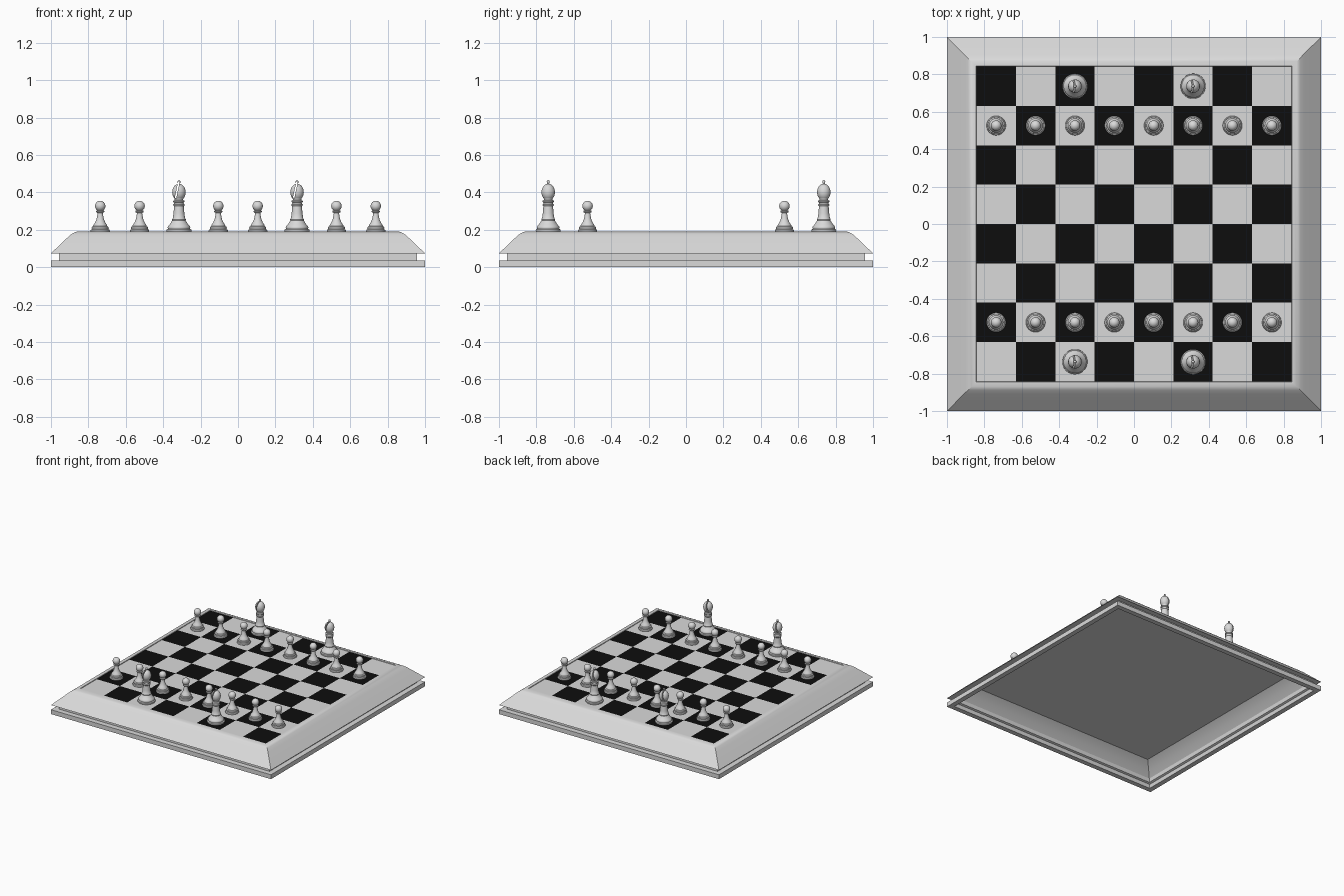
import bpy, bmesh, math
from mathutils import Matrix

if "Cube" in bpy.data.objects:
    bpy.data.objects.remove(bpy.data.objects["Cube"])


def material(name, rgb):
    m = bpy.data.materials.new(name)
    m.diffuse_color = (*rgb, 1)
    m.use_nodes = True
    m.node_tree.nodes["Principled BSDF"].inputs["Base Color"].default_value = m.diffuse_color
    return m


GREY = material("light grey", (0.7, 0.7, 0.7))
BLACK = material("black", (0.004, 0.004, 0.004))
TOP = 0.188      # height of the playing surface
SQ = 0.2105      # size of one square


def add_object(name, mesh, loc=(0, 0, 0)):
    o = bpy.data.objects.new(name, mesh)
    o.location = loc
    bpy.context.collection.objects.link(o)
    return o


def revolve(name, profile, sides, ring=False):
    """Turn an (r, z) profile around z; ring=True closes the profile itself."""
    bm = bmesh.new()
    start = math.pi / sides
    cols = []
    for k in range(sides):
        a = start + 2 * math.pi * k / sides
        cols.append([bm.verts.new((r * math.cos(a), r * math.sin(a), z)) for r, z in profile])
    n = len(profile)
    for k in range(sides):
        c, d = cols[k], cols[(k + 1) % sides]
        for i in range(n if ring else n - 1):
            j = (i + 1) % n
            bm.faces.new((c[i], d[i], d[j], c[j]))
    if not ring:
        bm.faces.new([c[0] for c in reversed(cols)])
        bm.faces.new([c[-1] for c in cols])
    bmesh.ops.recalc_face_normals(bm, faces=bm.faces)
    mesh = bpy.data.meshes.new(name)
    bm.to_mesh(mesh)
    bm.free()
    mesh.materials.append(GREY)
    return mesh


def smooth(obj, angle):
    bpy.ops.object.select_all(action='DESELECT')
    obj.select_set(True)
    bpy.context.view_layer.objects.active = obj
    bpy.ops.object.shade_smooth_by_angle(angle=math.radians(angle))


def ball(r, z, lo, hi, steps=10, stretch=1.0):
    """Arc of profile points from latitude lo to hi (degrees)."""
    out = []
    for i in range(steps + 1):
        t = math.radians(lo + (hi - lo) * i / steps)
        out.append((r * math.cos(t), z + r * stretch * math.sin(t)))
    return out


# Moulded frame: square sweep with plinth, groove, sloped top and hollow underside
frame_profile = [(1, 0), (1, 0.036), (0.957, 0.036), (0.957, 0.074), (1, 0.074),
                 (0.95, 0.122), (0.908, 0.162), (0.888, 0.179), (0.87, 0.188),
                 (0.855, 0.192), (0.844, 0.192), (0.836, 0.150),
                 (0.90, 0.105), (0.935, 0.065), (0.94, 0.036), (0.955, 0.03), (0.96, 0)]
frame = add_object("board_frame", revolve(
    "board_frame", [(r * math.sqrt(2), z) for r, z in frame_profile], 4, ring=True))
smooth(frame, 30)

# Playing surface: slab whose top is an 8 x 8 grid with alternating colours
bm = bmesh.new()
bmesh.ops.create_grid(bm, x_segments=8, y_segments=8, size=4 * SQ)
bmesh.ops.translate(bm, verts=bm.verts, vec=(0, 0, TOP))
for f in bm.faces:
    c = f.calc_center_median()
    f.material_index = (math.floor(c.x / SQ) + math.floor(c.y / SQ)) % 2
h = 4 * SQ - 0.004
bm.faces.new([bm.verts.new((x, y, 0.15)) for x, y in ((-h, -h), (-h, h), (h, h), (h, -h))])
mesh = bpy.data.meshes.new("playing_squares")
bm.to_mesh(mesh)
bm.free()
mesh.materials.append(GREY)
mesh.materials.append(BLACK)
add_object("playing_squares", mesh)

# Pawn: turned profile with stepped foot, collar and ball head
pawn_profile = [(0.050, 0), (0.052, 0.006), (0.050, 0.012), (0.044, 0.015),
                (0.046, 0.020), (0.045, 0.027), (0.038, 0.031), (0.037, 0.037),
                (0.028, 0.050), (0.020, 0.068), (0.016, 0.088), (0.014, 0.102),
                (0.021, 0.106), (0.023, 0.110), (0.021, 0.114)]
pawn_profile += ball(0.028, 0.139, -58, 88, 14)
pawn_mesh = revolve("pawn", pawn_profile, 32)

# Bishop: taller turned profile with double collar, egg head and finial
bishop_profile = [(0.064, 0), (0.067, 0.006), (0.066, 0.013), (0.059, 0.017),
                  (0.061, 0.024), (0.058, 0.032), (0.050, 0.040), (0.041, 0.054),
                  (0.036, 0.062), (0.037, 0.068), (0.033, 0.074), (0.029, 0.100),
                  (0.026, 0.138), (0.030, 0.142), (0.031, 0.147), (0.026, 0.151),
                  (0.025, 0.157), (0.031, 0.161), (0.031, 0.167), (0.023, 0.171)]
bishop_profile += ball(0.036, 0.213, -50, 80, 14, 1.25)
bishop_profile += ball(0.008, 0.268, -40, 86, 6, 1.25)
bishop_mesh = revolve("bishop", bishop_profile, 40)
bishop = add_object("bishop", bishop_mesh)

# Slanted slit cut through the bishop's head
bm = bmesh.new()
bmesh.ops.create_cube(bm, size=1, matrix=Matrix.Translation((-0.009, 0, 0.226))
                      @ Matrix.Rotation(math.radians(12), 4, 'Y')
                      @ Matrix.Diagonal((0.008, 0.2, 0.088, 1)))
cut_mesh = bpy.data.meshes.new("slit_cutter")
bm.to_mesh(cut_mesh)
bm.free()
cutter = add_object("slit_cutter", cut_mesh)
cutter.hide_render = True
mod = bishop.modifiers.new("slit", 'BOOLEAN')
mod.operation = 'DIFFERENCE'
mod.solver = 'EXACT'
mod.object = cutter
bpy.context.view_layer.objects.active = bishop
bpy.ops.object.modifier_apply(modifier="slit")
bpy.data.objects.remove(cutter)
smooth(bishop, 40)
bishop_mesh = bishop.data
bpy.data.objects.remove(bishop)

# Set out the pieces, sharing one mesh per kind
first = None
for side, label in ((-1, "front"), (1, "back")):
    for i in range(8):
        p = add_object(f"{label}_pawn_{i + 1}", pawn_mesh, ((i - 3.5) * SQ, side * 2.5 * SQ, TOP))
        first = first or p
    for s, hand in ((-1, "left"), (1, "right")):
        add_object(f"{label}_{hand}_bishop", bishop_mesh, (s * 1.5 * SQ, side * 3.5 * SQ, TOP))
for poly in pawn_mesh.polygons:
    poly.use_smooth = True
pawn_mesh.set_sharp_from_angle(angle=math.radians(40))
